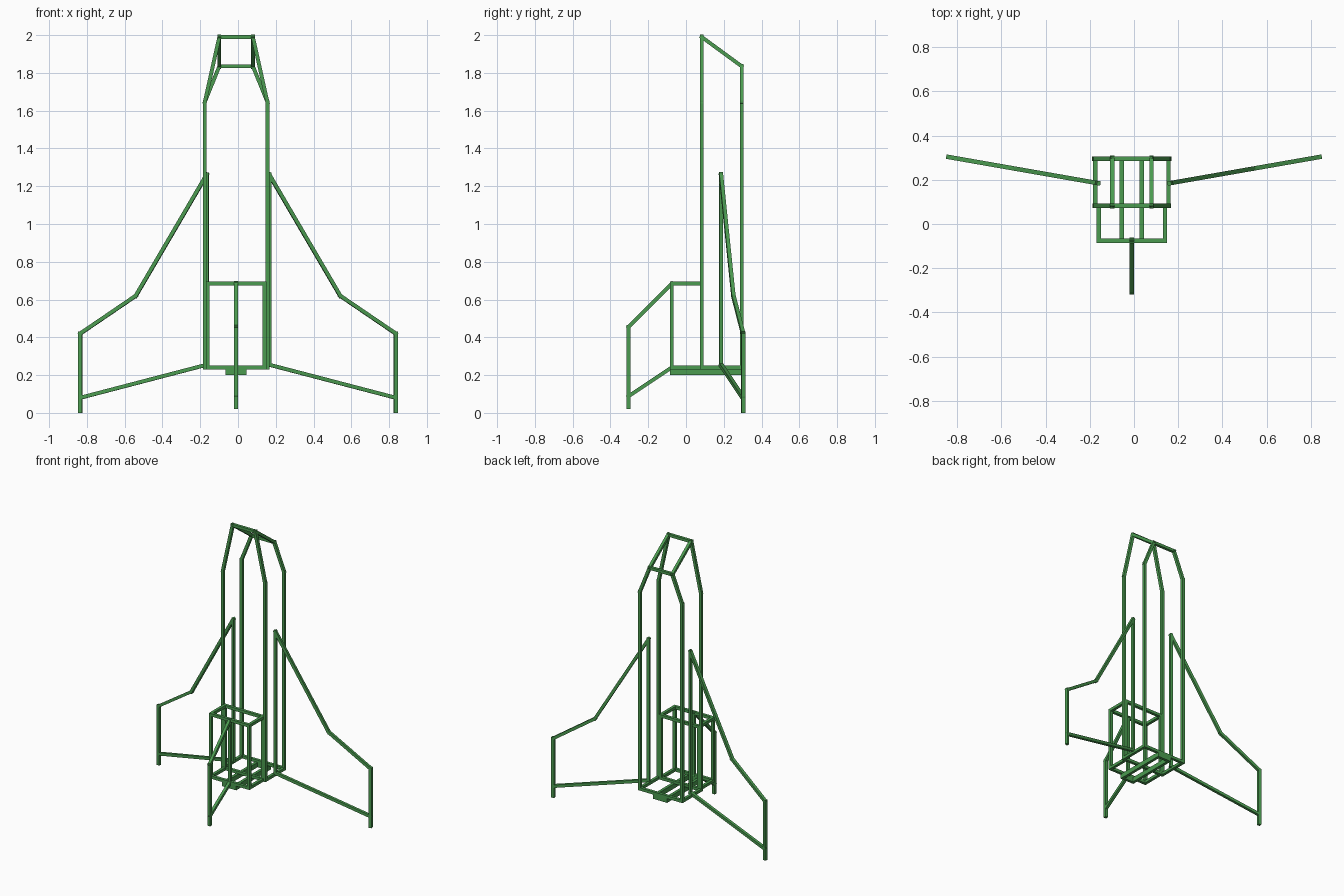
import bpy, bmesh
from mathutils import Vector, Matrix

if "Cube" in bpy.data.objects:
    bpy.data.objects.remove(bpy.data.objects["Cube"])

W = 0.02      # strut thickness
CX = -0.01    # centre line of the fuselage

green = bpy.data.materials.new("green")
green.diffuse_color = (0.07, 0.33, 0.08, 1)
green.use_nodes = True
green.node_tree.nodes["Principled BSDF"].inputs["Base Color"].default_value = green.diffuse_color


def strut(bm, a, b, ref, h=W):
    """Square bar from a to b; ref is the direction of its second side."""
    a, b = Vector(a), Vector(b)
    d = (b - a).normalized()
    s = d.cross(Vector(ref)).normalized()
    t = s.cross(d)
    m = Matrix((s * W, t * h, d * ((b - a).length + W))).transposed().to_4x4()
    m.translation = (a + b) / 2
    bmesh.ops.create_cube(bm, size=1, matrix=m)


def frame(name, edges, ref=(0, 1, 0), h=W):
    bm = bmesh.new()
    for a, b in edges:
        d = (Vector(b) - Vector(a)).normalized()
        r = Vector(ref)
        if abs(d.dot(r)) > 0.99:
            r = Vector((0, 0, 1))
        strut(bm, a, b, r, h)
    me = bpy.data.meshes.new(name)
    bm.to_mesh(me)
    bm.free()
    me.materials.append(green)
    ob = bpy.data.objects.new(name, me)
    bpy.context.collection.objects.link(ob)
    return ob


def loop(pts):
    return list(zip(pts, pts[1:] + pts[:1]))


def rect(hx, y0, y1, z):
    return [(CX - hx, y0, z), (CX + hx, y0, z), (CX + hx, y1, z), (CX - hx, y1, z)]


YF, YB, YBOX = 0.083, 0.295, -0.075
Z0 = 0.241

# Fuselage: base rectangle and four long posts
base = rect(0.166, YF, YB, Z0)
shoulder = rect(0.166, YF, YB, 1.645)
frame("fuselage_frame", loop(base) + list(zip(base, shoulder)))

# Nose: tapering struts to a sloping rectangle
nose = [(x, y, 1.99 if y == YF else 1.835) for x, y, z in rect(0.089, YF, YB, 0)]
frame("nose_frame", loop(nose) + list(zip(shoulder, nose)))

# Tail block in front of the fuselage
low, high = rect(0.15, YBOX, YF, Z0), rect(0.15, YBOX, YF, 0.685)
frame("tail_block_frame", loop(low) + loop(high) + list(zip(low, high)))

# Engine frame under the base
frame("engine_frame", loop(rect(0.045, YBOX, YB, 0.218)), ref=(0, 0, 1), h=0.034)

# Fin
fin = [(CX, YBOX, Z0), (CX, YBOX, 0.685), (CX, -0.305, 0.455), (CX, -0.305, 0.088)]
frame("fin_frame", loop(fin) + [((CX, -0.305, 0.088), (CX, -0.305, 0.03))], ref=(1, 0, 0))

# Wings: swept outline with a tip post that reaches the ground
for side, name in ((-1, "left_wing_frame"), (1, "right_wing_frame")):
    def wp(x, z):
        return (side * x, 0.185 + (x - 0.165) * 0.175, z)
    wing = [wp(0.165, 0.255), wp(0.165, 1.262), wp(0.541, 0.62),
            wp(0.835, 0.42), wp(0.835, 0.08)]
    frame(name, loop(wing) + [(wp(0.835, 0.08), wp(0.835, 0.01))],
          ref=(-side * 0.172, 0.985, 0))
